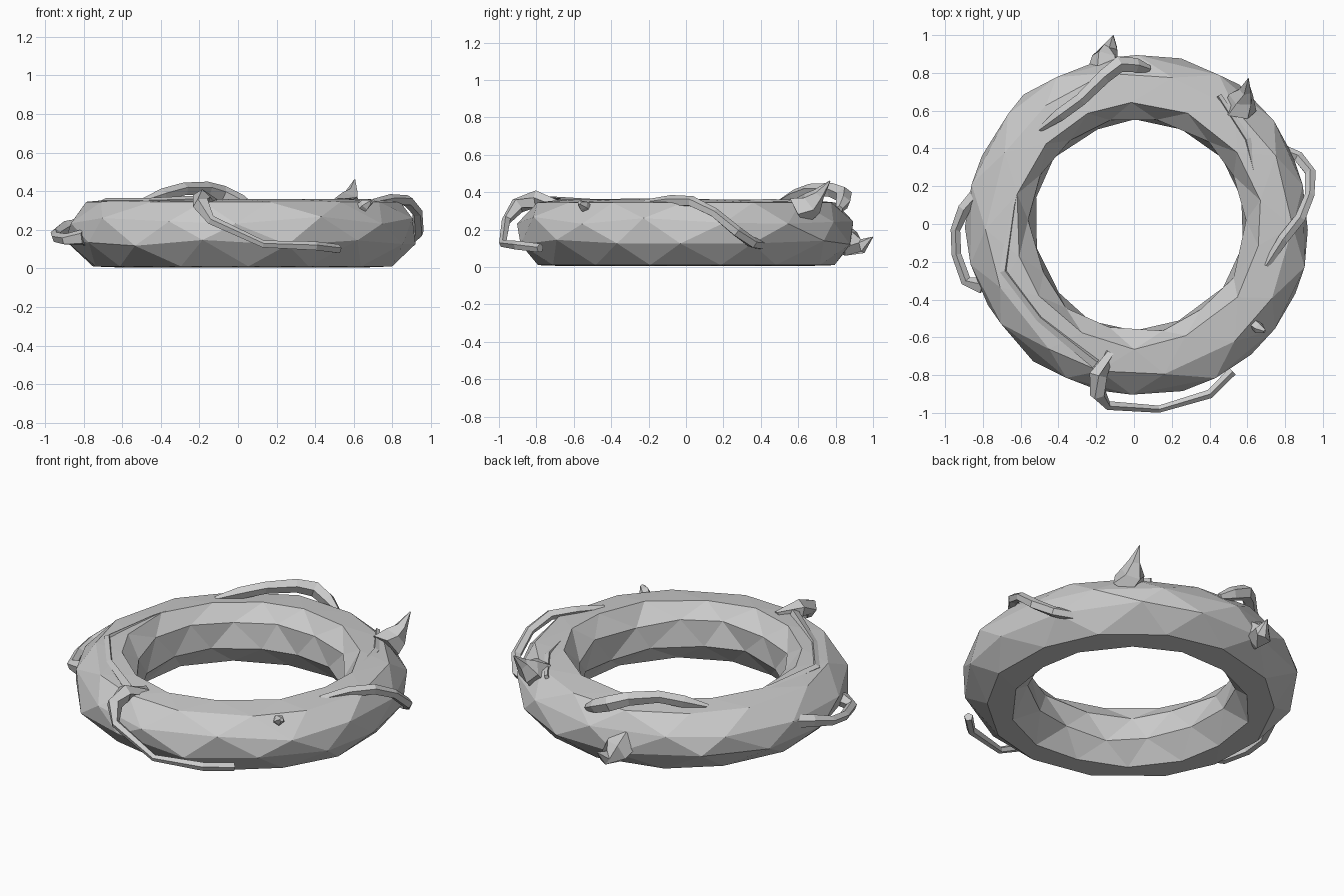
import bpy, bmesh, math, random
from mathutils import Vector

random.seed(4)


def finish(bm, name):
    bmesh.ops.recalc_face_normals(bm, faces=bm.faces[:])
    me = bpy.data.meshes.new(name)
    bm.to_mesh(me)
    bm.free()
    ob = bpy.data.objects.new(name, me)
    bpy.context.collection.objects.link(ob)
    return ob


def tube(name, pts, sides=5):
    """Tapered faceted strand; each point is x, y, z, radius."""
    bm = bmesh.new()
    ps = [Vector(p[:3]) for p in pts]
    rings = []
    for i, p in enumerate(ps):
        t = (ps[min(i + 1, len(ps) - 1)] - ps[max(i - 1, 0)]).normalized()
        out = Vector((p.x, p.y, 0.25)).normalized()
        u = (out - t * out.dot(t)).normalized()
        v = t.cross(u)
        rings.append([bm.verts.new(p + pts[i][3] * (
            u * math.cos(2 * math.pi * k / sides) + v * math.sin(2 * math.pi * k / sides)))
            for k in range(sides)])
    for a, b in zip(rings, rings[1:]):
        for k in range(sides):
            n = (k + 1) % sides
            bm.faces.new((a[k], a[n], b[n], b[k]))
    bm.faces.new(rings[0])
    bm.faces.new(rings[-1])
    return finish(bm, name)


# Main ring: triangulated low-poly torus with staggered loops
section = [(0.91, 0.13), (0.90, 0.25), (0.81, 0.345), (0.65, 0.36),
           (0.57, 0.26), (0.56, 0.12), (0.65, 0.005), (0.79, 0.01)]
segs = 14
bm = bmesh.new()
loops = []
for j, (r, z) in enumerate(section):
    loop = []
    for i in range(segs):
        a = 2 * math.pi * (i + 0.5 * (j % 2) + random.uniform(-0.12, 0.12)) / segs
        rr = r + random.uniform(-0.012, 0.012)
        zz = z + (random.uniform(-0.02, 0.02) if 0.05 < z < 0.3 else 0)
        loop.append(bm.verts.new((0.02 + rr * math.cos(a), -0.005 + rr * math.sin(a), zz)))
    loops.append(loop)
for j in range(len(section)):
    a, b = loops[j], loops[(j + 1) % len(section)]
    for i in range(segs):
        n = (i + 1) % segs
        if j % 2 == 0:
            bm.faces.new((a[i], a[n], b[i]))
            bm.faces.new((a[n], b[n], b[i]))
        else:
            bm.faces.new((a[i], a[n], b[n]))
            bm.faces.new((a[i], b[n], b[i]))
finish(bm, "twig_ring")

# Loose strands looping off the ring
tube("front_strand", [(-0.13, -0.68, 0.34, 0.03), (-0.19, -0.80, 0.36, 0.05),
                      (-0.19, -0.90, 0.33, 0.045), (-0.14, -0.96, 0.25, 0.025),
                      (0.13, -0.98, 0.125, 0.02), (0.40, -0.90, 0.115, 0.025),
                      (0.52, -0.78, 0.10, 0.025)])
tube("right_strand", [(0.70, -0.22, 0.34, 0.02), (0.79, -0.08, 0.355, 0.03),
                      (0.88, 0.03, 0.35, 0.03), (0.93, 0.15, 0.29, 0.027),
                      (0.935, 0.27, 0.19, 0.03), (0.87, 0.355, 0.13, 0.03),
                      (0.77, 0.40, 0.12, 0.03)])
tube("left_strand", [(-0.80, -0.33, 0.16, 0.045), (-0.89, -0.30, 0.15, 0.03),
                     (-0.94, -0.16, 0.16, 0.027), (-0.945, -0.03, 0.18, 0.027),
                     (-0.90, 0.08, 0.21, 0.035), (-0.82, 0.17, 0.22, 0.04)])
tube("top_strand", [(-0.50, 0.50, 0.345, 0.015), (-0.39, 0.58, 0.38, 0.035),
                    (-0.28, 0.66, 0.41, 0.035), (-0.16, 0.78, 0.41, 0.04),
                    (-0.08, 0.845, 0.385, 0.045), (0.01, 0.84, 0.345, 0.04),
                    (0.08, 0.82, 0.31, 0.02)])

# Ridges lying along the ring surface
tube("left_ridge", [(-0.56, 0.44, 0.34, 0.008), (-0.64, 0.1, 0.345, 0.02),
                    (-0.69, -0.25, 0.345, 0.022), (-0.5, -0.5, 0.345, 0.02),
                    (-0.2, -0.74, 0.35, 0.03)], 4)
tube("right_ridge", [(0.45, 0.68, 0.34, 0.015), (0.60, 0.45, 0.345, 0.02),
                     (0.68, 0.1, 0.34, 0.01)], 4)

# Thorns and a broken stub
tube("back_thorn", [(-0.16, 0.80, 0.17, 0.09), (-0.15, 0.88, 0.13, 0.075),
                    (-0.12, 0.94, 0.11, 0.04), (-0.11, 0.998, 0.16, 0.003)])
tube("top_thorn", [(0.56, 0.60, 0.30, 0.09), (0.57, 0.67, 0.34, 0.07),
                   (0.59, 0.71, 0.39, 0.035), (0.605, 0.77, 0.46, 0.003)])
tube("stub", [(0.60, -0.50, 0.28, 0.03), (0.66, -0.55, 0.33, 0.03),
              (0.69, -0.57, 0.345, 0.012)])
